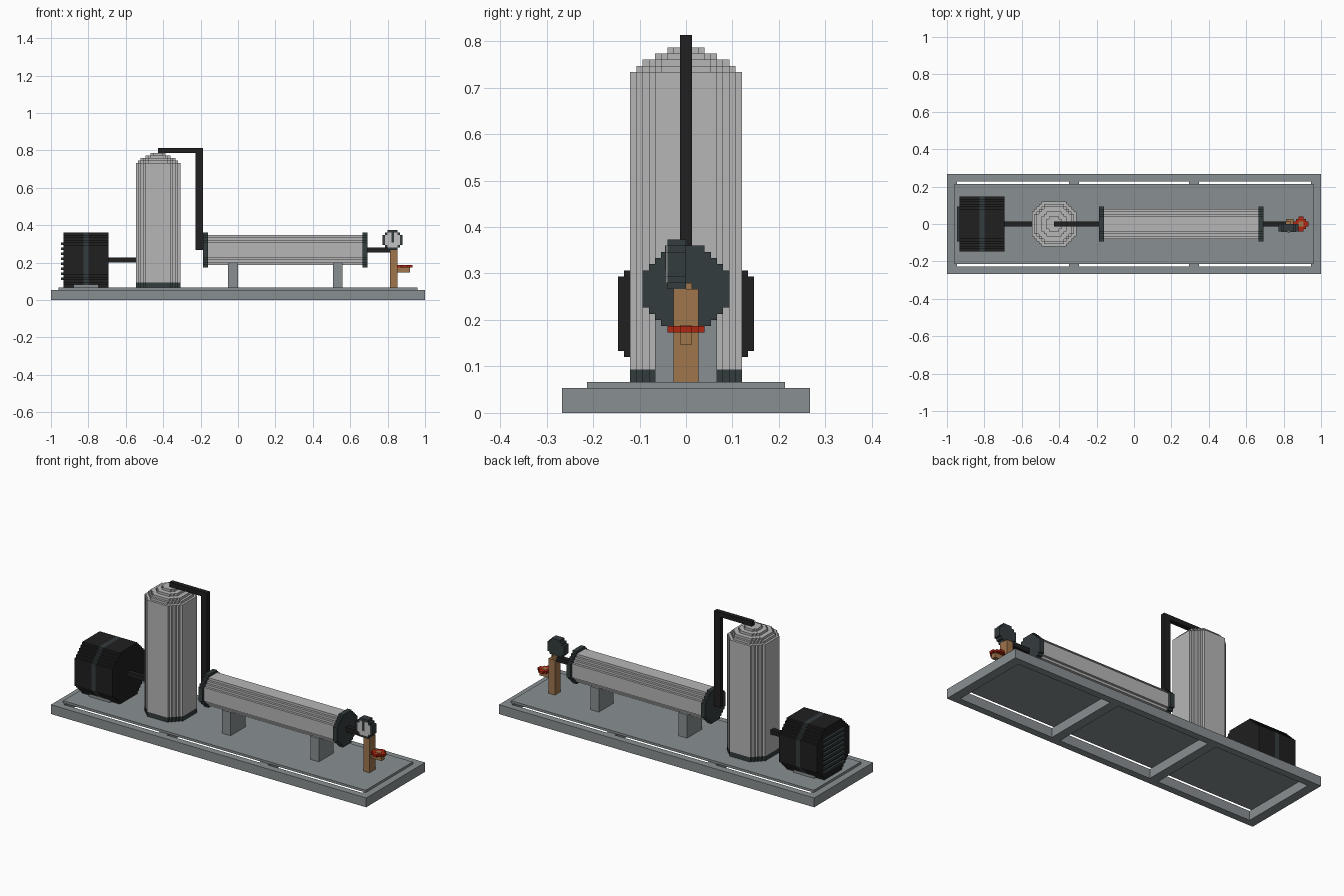
import bpy, bmesh
from mathutils import Vector

if "Cube" in bpy.data.objects:
    bpy.data.objects.remove(bpy.data.objects["Cube"], do_unlink=True)

V = 2 / 150  # block size


def material(name, rgb):
    m = bpy.data.materials.new(name)
    m.use_nodes = True
    m.diffuse_color = (*rgb, 1)
    m.node_tree.nodes["Principled BSDF"].inputs["Base Color"].default_value = (*rgb, 1)
    return m


STEEL = material("base grey", (0.25, 0.275, 0.285))
SHELL = material("tank light grey", (0.47, 0.47, 0.47))
BLACK = material("matte black", (0.014, 0.014, 0.014))
SLATE = material("dark slate", (0.034, 0.045, 0.047))
BRASS = material("brass brown", (0.35, 0.18, 0.073))
RED = material("handwheel red", (0.43, 0.02, 0.006))
DIAL = material("dial white", (0.55, 0.55, 0.55))


def finish(name, bm, mat):
    bmesh.ops.recalc_face_normals(bm, faces=bm.faces)
    for v in bm.verts:
        v.co *= V
    me = bpy.data.meshes.new(name)
    bm.to_mesh(me)
    bm.free()
    me.materials.append(mat)
    ob = bpy.data.objects.new(name, me)
    bpy.context.collection.objects.link(ob)
    return ob


def box(name, x, y, z, mat):
    """Box from three (low, high) ranges in blocks."""
    bm = bmesh.new()
    bmesh.ops.create_cube(bm, size=1)
    for v in bm.verts:
        v.co = [r[0] if c < 0 else r[1] for c, r in zip(v.co, (x, y, z))]
    return finish(name, bm, mat)


def stepped(name, axis, span, centre, half, chamfer, mat):
    """Octagonal prism with stair-stepped corners, along one axis."""
    corner = []
    for k in range(chamfer + 1):
        corner.append((half - k, half - chamfer + k))
        if k < chamfer:
            corner.append((half - k - 1, half - chamfer + k))
    outline = []
    for _ in range(4):  # turn the corner a quarter each time
        outline += corner
        corner = [(-b, a) for a, b in corner]
    bm = bmesh.new()
    verts = []
    for a, b in outline:
        p = [a + centre[0], b + centre[1]]
        p.insert(axis, span[0])
        verts.append(bm.verts.new(p))
    face = bm.faces.new(verts)
    new = bmesh.ops.extrude_face_region(bm, geom=[face])["geom"]
    move = Vector((0, 0, 0))
    move[axis] = span[1] - span[0]
    bmesh.ops.translate(bm, vec=move, verts=[g for g in new if isinstance(g, bmesh.types.BMVert)])
    return finish(name, bm, mat)


X, Y, Z = 0, 1, 2

# Skid frame, cross members and deck
for side, s in (("left", 1), ("right", -1)):
    box(side + "_end_beam", sorted((71 * s, 75 * s)), (-20, 20), (0, 4), STEEL)
    box(side + "_cross_member", sorted((22 * s, 26 * s)), (-17, 17), (0, 4), STEEL)
for side, s in (("front", -1), ("back", 1)):
    box(side + "_rail", (-71, 71), sorted((17 * s, 20 * s)), (0, 4), STEEL)
box("deck", (-72, 72), (-16, 16), (4, 5), STEEL)

# Motor with middle band, end slats and foot
stepped("motor_rear", X, (-70, -62), (0, 16), 11, 5, BLACK)
stepped("motor_band", X, (-62, -60), (0, 16), 11, 5, SLATE)
stepped("motor_front", X, (-60, -52), (0, 16), 11, 5, BLACK)
for i in range(8):
    box("motor_slat", (-71, -70), (-7, 7), (8 + 2 * i, 9 + 2 * i), SLATE)
box("motor_foot", (-66, -56), (-7, 7), (5, 6), STEEL)
box("drive_pipe", (-52, -41), (-1, 1), (15, 17), BLACK)

# Upright tank with foot ring and stepped dome
tank = (-32, 0)
stepped("tank_foot_ring", Z, (5, 7), tank, 9, 4, SLATE)
stepped("tank_body", Z, (7, 55), tank, 9, 4, SHELL)
for i, (half, chamfer) in enumerate(((8, 4), (7, 3), (5, 2), (3, 1))):
    stepped("tank_dome_step", Z, (55 + i, 56 + i), tank, half, chamfer, SHELL)

# Pipe from tank top down to the vessel
box("top_pipe", (-32, -14), (-1, 1), (59, 61), BLACK)
box("down_pipe", (-17, -14), (-1, 1), (20, 59), BLACK)

# Horizontal vessel with end flanges and saddles
stepped("vessel_shell", X, (-12, 50), (0, 20), 6, 3, SHELL)
for x in (-14, 50):
    stepped("vessel_flange", X, (x, x + 2), (0, 20), 7, 4, SLATE)
for x in (-4, 38):
    box("vessel_saddle", (x, x + 4), (-5, 5), (5, 15), STEEL)
box("outlet_pipe", (52, 61), (-1, 1), (19, 21), BLACK)

# Outlet post, tap and handwheel
box("outlet_post", (61, 64), (-2, 2), (5, 20), BRASS)
box("gauge_stem", (61, 63), (0, 1), (20, 21), BRASS)
box("tap_body", (64, 69), (-1, 1), (11, 13), BRASS)
stepped("handwheel", Z, (13, 14), (67, 0), 3, 2, RED)
box("handwheel_hub", (66, 68), (-1, 1), (14, 14.1), BRASS)

# Gauge with dial and needle
stepped("gauge_case", Y, (-3, 0), (62, 24), 4, 2, SLATE)
stepped("gauge_dial", Y, (-3.2, -3), (62, 24), 3, 1, DIAL)
box("gauge_needle", (61.5, 62.5), (-3.4, -3.2), (23, 27), SLATE)
